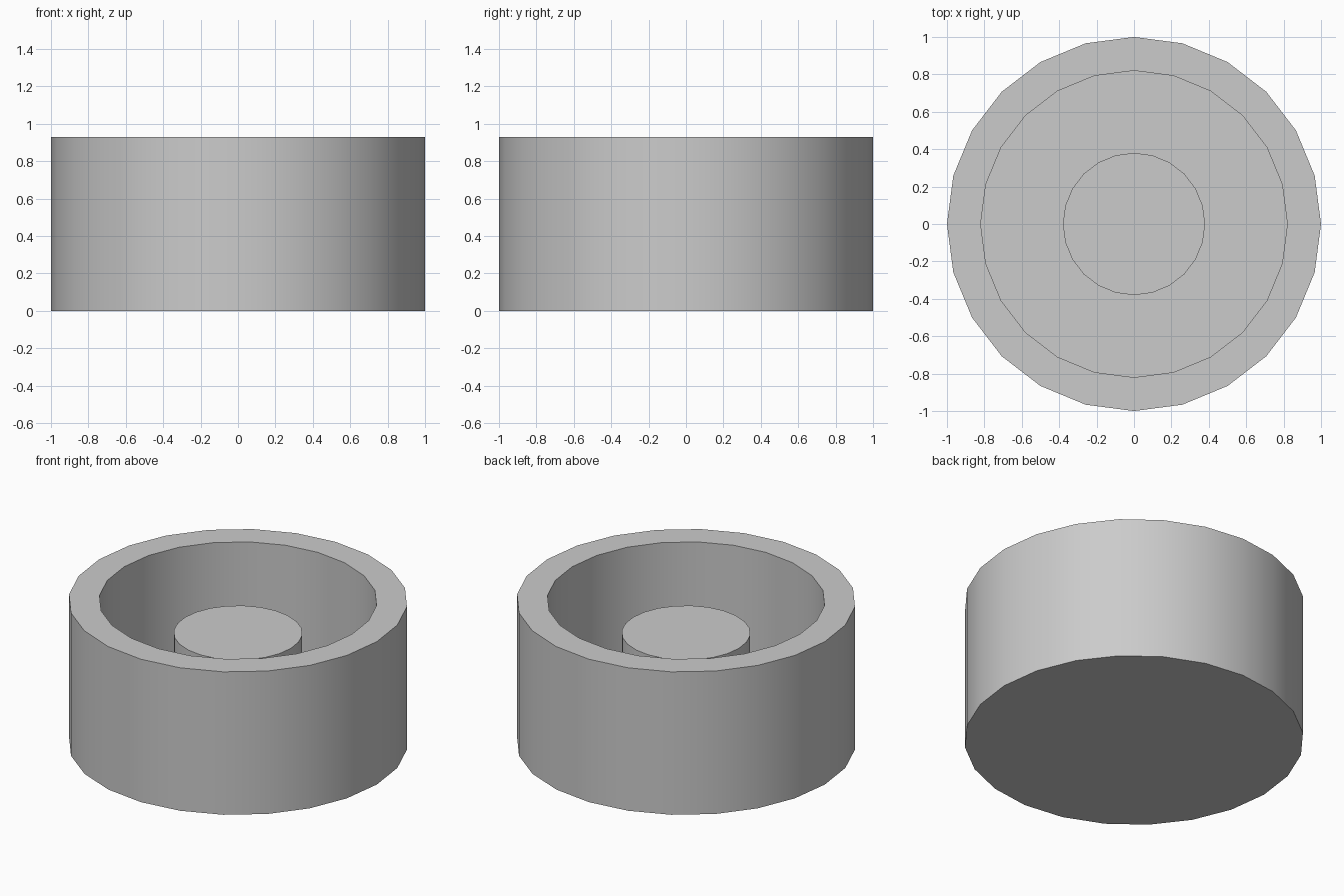
import bpy
import bmesh
import math

SIDES = 24

cube = bpy.data.objects.get("Cube")
if cube:
    bpy.data.objects.remove(cube, do_unlink=True)

grey = bpy.data.materials.new("light grey")
grey.use_nodes = True
colour = (0.6, 0.6, 0.6, 1)
grey.diffuse_color = colour
grey.node_tree.nodes["Principled BSDF"].inputs["Base Color"].default_value = colour


def lathe(name, profile):
    """Turn a radius/height profile around z and close both open ends."""
    bm = bmesh.new()
    rings = []
    for r, z in profile:
        rings.append([bm.verts.new((r * math.cos(2 * math.pi * i / SIDES),
                                    r * math.sin(2 * math.pi * i / SIDES), z))
                      for i in range(SIDES)])
    for low, high in zip(rings, rings[1:]):
        for i in range(SIDES):
            j = (i + 1) % SIDES
            bm.faces.new((low[i], low[j], high[j], high[i]))
    bm.faces.new(rings[0][::-1])
    bm.faces.new(rings[-1])
    bmesh.ops.recalc_face_normals(bm, faces=bm.faces)
    mesh = bpy.data.meshes.new(name)
    bm.to_mesh(mesh)
    bm.free()
    mesh.materials.append(grey)
    obj = bpy.data.objects.new(name, mesh)
    bpy.context.collection.objects.link(obj)
    bpy.ops.object.select_all(action="DESELECT")
    obj.select_set(True)
    bpy.context.view_layer.objects.active = obj
    bpy.ops.object.shade_smooth_by_angle(angle=math.radians(30))
    return obj


# Thick cup, with the centre post rising from its floor in the same profile
lathe("cup_with_post", [
    (1.0, 0), (1.0, 0.93),         # outer wall
    (0.82, 0.93), (0.82, 0.18),    # rim and inner wall
    (0.38, 0.18), (0.38, 0.72),    # floor and post
])
